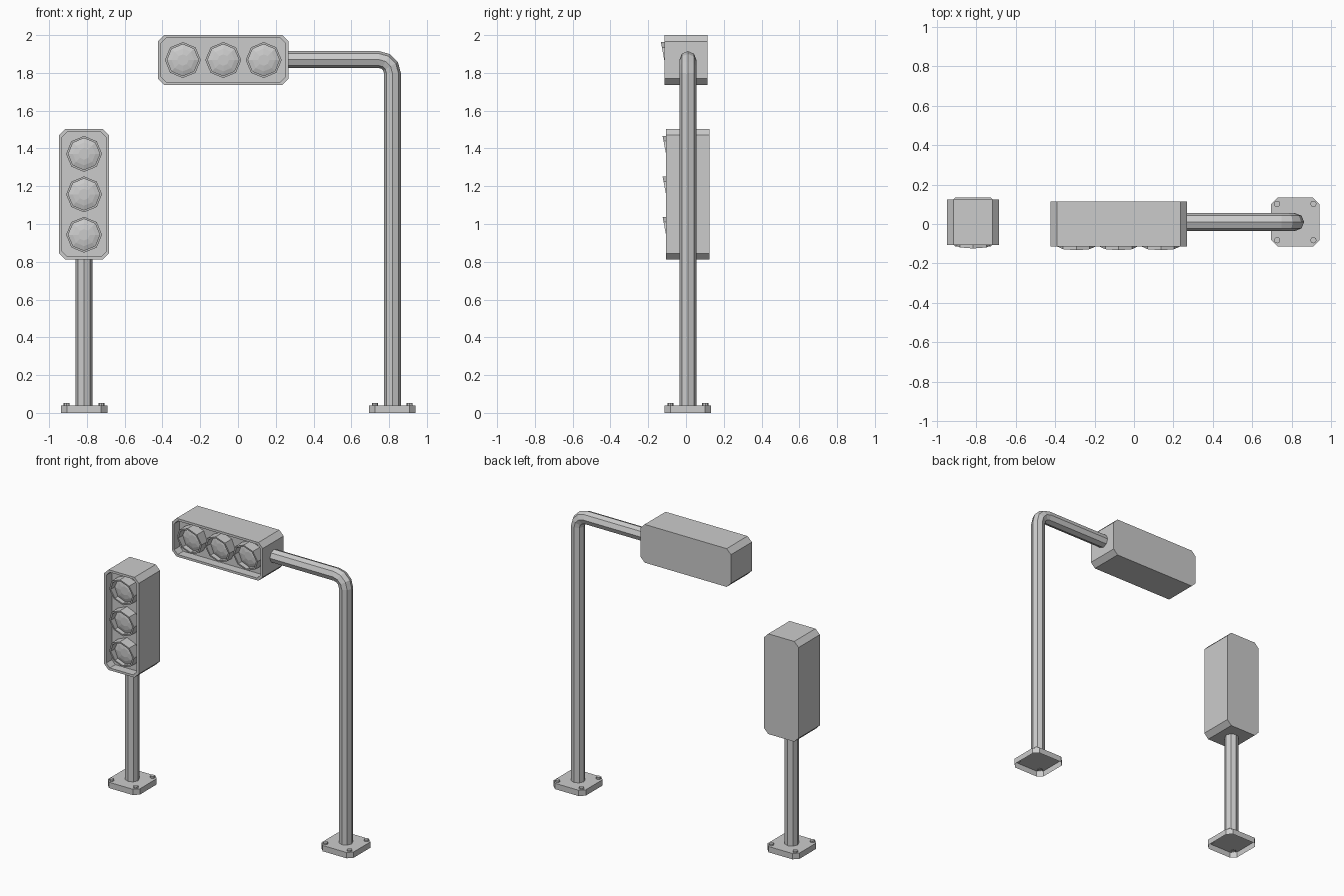
import bpy, bmesh, math
from mathutils import Vector

if "Cube" in bpy.data.objects:
    bpy.data.objects.remove(bpy.data.objects["Cube"])

Y = 0.01          # depth position of the poles
POLE_R = 0.045


def loft(name, rings, cap_start=False, cap_end=False):
    """Bridge equal-length rings of points into a flat-shaded mesh."""
    bm = bmesh.new()
    vs = [[bm.verts.new(p) for p in r] for r in rings]
    n = len(rings[0])
    for a, b in zip(vs, vs[1:]):
        for i in range(n):
            j = (i + 1) % n
            bm.faces.new((a[i], a[j], b[j], b[i]))
    if cap_start:
        bm.faces.new(vs[0])
    if cap_end:
        bm.faces.new(vs[-1])
    bmesh.ops.recalc_face_normals(bm, faces=bm.faces)
    me = bpy.data.meshes.new(name)
    bm.to_mesh(me)
    bm.free()
    ob = bpy.data.objects.new(name, me)
    bpy.context.collection.objects.link(ob)
    return ob


def chamfered(hw, hh, c):
    """Rectangle with cut corners as 2D points."""
    return [(hw, -hh + c), (hw, hh - c), (hw - c, hh), (-hw + c, hh),
            (-hw, hh - c), (-hw, -hh + c), (-hw + c, -hh), (hw - c, -hh)]


def ngon(r, n=8):
    return [(r * math.cos(i * math.tau / n), r * math.sin(i * math.tau / n)) for i in range(n)]


def base_plate(prefix, x):
    # Open-bottomed plate with cut corners, plus four bolts
    def flat(pts, z, cx=x, cy=Y):
        return [(cx + u, cy + v, z) for u, v in pts]
    outline = chamfered(0.123, 0.123, 0.032)
    loft(prefix + "_base_plate", [flat(outline, 0), flat(outline, 0.04)], cap_end=True)
    for k, (sx, sy) in enumerate([(-1, -1), (1, -1), (1, 1), (-1, 1)]):
        cx, cy = x + sx * 0.092, Y + sy * 0.092
        loft(f"{prefix}_bolt_{k + 1}",
             [flat(ngon(0.016), 0.035, cx, cy), flat(ngon(0.016), 0.052, cx, cy)], cap_end=True)


def signal_head(prefix, cx, cz, hw, hh, y0, y1, tip, step):
    # Housing: closed back, thin front rim, recessed face
    floor = y0 + 0.06

    def upright(pts, y):
        return [(cx + u, y, cz + v) for u, v in pts]
    outer = chamfered(hw, hh, 0.033)
    inner = chamfered(hw - 0.016, hh - 0.016, 0.027)
    loft(prefix + "_housing", [upright(outer, y1), upright(outer, y0),
                               upright(inner, y0), upright(inner, floor)], True, True)
    for k in (-1, 0, 1):
        lx, lz = cx + k * step[0], cz + k * step[1]

        def ring(r, y, slant=0.0):
            return [(lx + u, y - slant * v / 0.095, lz + v) for u, v in ngon(r)]
        # Visor: octagonal tube whose front is cut on a slope, longest on top
        mid = tip + 0.018
        loft(f"{prefix}_visor_{k + 2}", [ring(0.095, floor), ring(0.095, mid, 0.018),
                                         ring(0.083, mid, 0.018), ring(0.083, floor)])
        # Lens: shallow dome inside the visor
        loft(f"{prefix}_lens_{k + 2}", [ring(0.083, floor - 0.015), ring(0.06, floor - 0.023),
                                        ring(0.03, floor - 0.028)], cap_end=True)


# Short signal on a straight post
XL = -0.815
base_plate("short", XL)
loft("short_post", [[(XL + u, Y + v, z) for u, v in ngon(POLE_R)] for z in (0.04, 0.83)])
signal_head("short", XL, 1.157, 0.132, 0.346, -0.107, 0.125, -0.124, (0, 0.214))

# Tall signal hanging from a bent post
XR, ZA, R = 0.817, 1.87, 0.07
base_plate("tall", XR)


def bend_ring(a, shift):
    radial = Vector((math.cos(a), 0, math.sin(a)))
    c = Vector((XR - R, Y, ZA - R)) + Vector(shift)
    return [c + radial * (R + u) + Vector((0, v, 0)) for u, v in ngon(POLE_R)]


rings = [bend_ring(0, (0, 0, 0.04 - (ZA - R)))]
rings += [bend_ring(i * math.pi / 6, (0, 0, 0)) for i in range(4)]
rings += [bend_ring(math.pi / 2, (0.255 - (XR - R), 0, 0))]
loft("tall_bent_post", rings)
signal_head("tall", -0.078, 1.868, 0.346, 0.132, -0.113, 0.115, -0.133, (0.214, 0))
